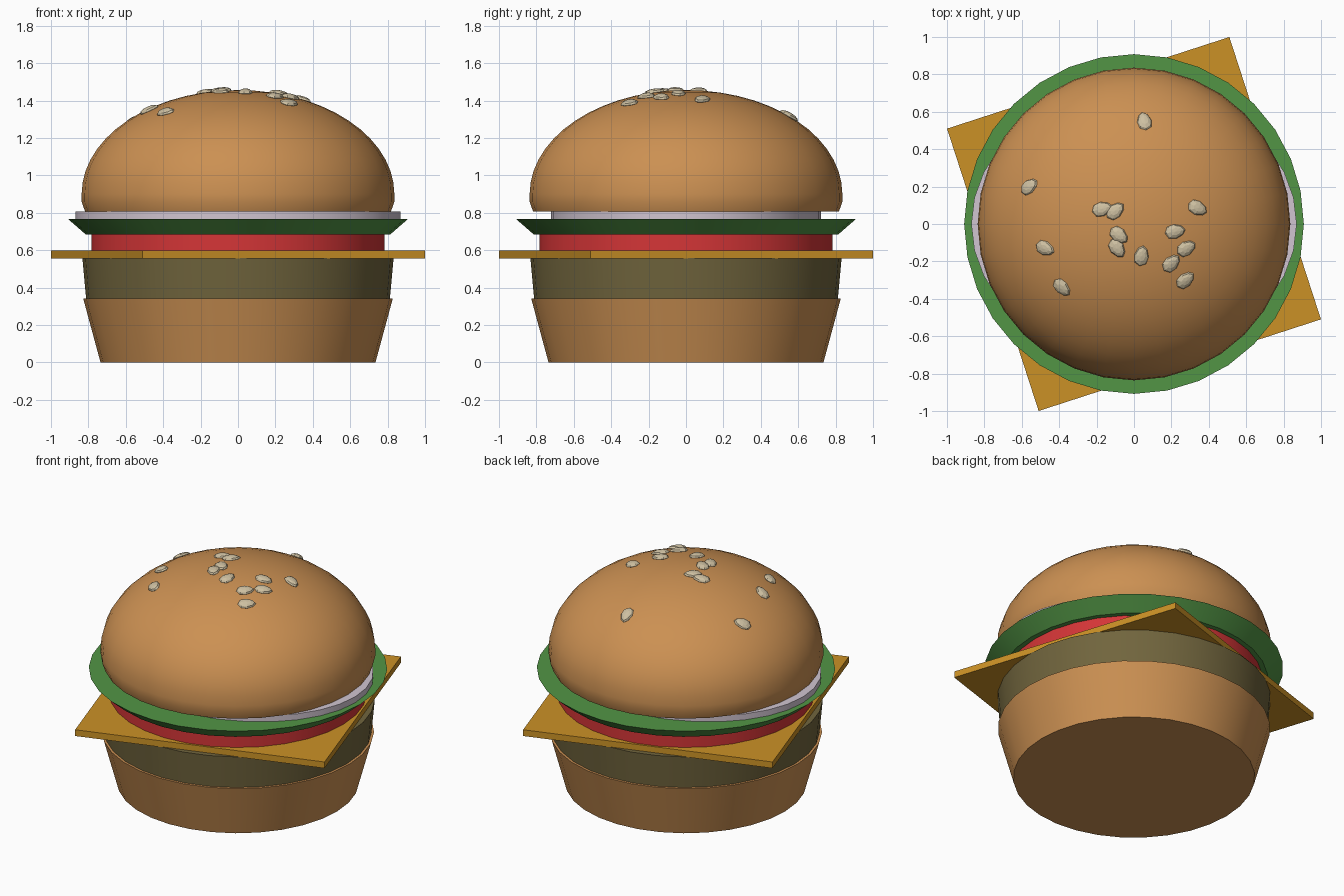
import bpy, bmesh, math
from mathutils import Matrix, Vector

cube = bpy.data.objects.get("Cube")
if cube:
    bpy.data.objects.remove(cube, do_unlink=True)


def material(name, r, g, b):
    m = bpy.data.materials.new(name)
    m.use_nodes = True
    m.diffuse_color = (r, g, b, 1)
    m.node_tree.nodes["Principled BSDF"].inputs["Base Color"].default_value = (r, g, b, 1)
    return m


BUN = material("toasted_bun", 0.60, 0.28, 0.085)
MEAT = material("brown_patty", 0.165, 0.13, 0.047)
CHEESE = material("yellow_cheese", 0.60, 0.285, 0.019)
TOMATO = material("red_tomato", 0.66, 0.036, 0.038)
LETTUCE = material("green_lettuce", 0.085, 0.30, 0.06)
ONION = material("pale_onion", 0.64, 0.56, 0.64)
SEED = material("cream_seed", 0.62, 0.53, 0.36)


def finish(bm, name, mat, smooth=True):
    bmesh.ops.recalc_face_normals(bm, faces=bm.faces)
    mesh = bpy.data.meshes.new(name)
    bm.to_mesh(mesh)
    bm.free()
    mesh.materials.append(mat)
    ob = bpy.data.objects.new(name, mesh)
    bpy.context.collection.objects.link(ob)
    if smooth:
        bpy.ops.object.select_all(action='DESELECT')
        ob.select_set(True)
        bpy.context.view_layer.objects.active = ob
        bpy.ops.object.shade_smooth_by_angle(angle=math.radians(30))
    return ob


def lathe(name, mat, profile, sides=32, scale_y=1.0):
    """Revolve (radius, height) points; open ends are capped flat."""
    bm = bmesh.new()
    rings = []
    for r, z in profile:
        if r < 1e-4:
            rings.append([bm.verts.new((0, 0, z))])
            continue
        rings.append([bm.verts.new((r * math.cos(a), scale_y * r * math.sin(a), z))
                      for a in (math.tau * i / sides for i in range(sides))])
    for lo, hi in zip(rings, rings[1:]):
        for i in range(sides):
            j = (i + 1) % sides
            if len(hi) == 1:
                bm.faces.new((lo[i], lo[j], hi[0]))
            else:
                bm.faces.new((lo[i], lo[j], hi[j], hi[i]))
    for ring in (rings[0], rings[-1]):
        if len(ring) > 1:
            bm.faces.new(ring)
    return finish(bm, name, mat)


# Round layers, bottom to top
lathe("bottom_bun", BUN, [(0.735, 0), (0.828, 0.343)])
lathe("patty", MEAT, [(0.812, 0.34), (0.832, 0.558)])
lathe("tomato_slice", TOMATO, [(0.783, 0.598), (0.783, 0.688)])
lathe("lettuce_leaf", LETTUCE, [(0.815, 0.685), (0.908, 0.766)])
lathe("onion_slice", ONION, [(0.87, 0.765), (0.87, 0.806)], scale_y=0.83)

# Square cheese slice, turned on the patty
bm = bmesh.new()
bmesh.ops.create_cube(bm, size=1, matrix=Matrix.Translation((0, 0, 0.577))
                      @ Matrix.Rotation(math.atan2(1, 0.51) - math.pi / 4, 4, 'Z')
                      @ Matrix.Diagonal((1.587, 1.587, 0.042, 1)))
finish(bm, "cheese_slice", CHEESE, smooth=False)

# Top bun: tapered lip, short wall and domed crown
R, BASE, H = 0.836, 0.90, 0.556
dome = [(R * math.cos(t), BASE + H * math.sin(t))
        for t in (math.pi / 2 * k / 14 for k in range(15))]
lathe("top_bun", BUN, [(0.818, 0.808), (0.836, 0.858)] + dome)

# Sesame seeds: x, y and heading in degrees
SEEDS = [(0.055, 0.55, 100), (-0.56, 0.20, 30), (-0.17, 0.08, 15), (-0.10, 0.07, 40),
         (0.34, 0.085, -25), (0.22, -0.04, 10), (0.28, -0.13, 30), (0.20, -0.21, 45),
         (0.275, -0.30, 40), (0.04, -0.17, 80), (-0.08, -0.06, -40),
         (-0.09, -0.13, -55), (-0.475, -0.13, -20), (-0.385, -0.34, -45)]
for n, (x, y, heading) in enumerate(SEEDS, 1):
    z = BASE + H * math.sqrt(1 - (x * x + y * y) / R ** 2)
    normal = Vector((x / R ** 2, y / R ** 2, (z - BASE) / H ** 2)).normalized()
    tilt = Vector((0, 0, 1)).rotation_difference(normal).to_matrix().to_4x4()
    bm = bmesh.new()
    bmesh.ops.create_uvsphere(bm, u_segments=8, v_segments=6, radius=1)
    for v in bm.verts:  # taper one end to a teardrop
        v.co.y *= 1 - 0.2 * v.co.x
    bm.transform(Matrix.Translation((x, y, z)) @ tilt
                 @ Matrix.Rotation(math.radians(heading), 4, 'Z')
                 @ Matrix.Diagonal((0.056, 0.039, 0.02, 1)))
    finish(bm, f"sesame_seed_{n}", SEED, smooth=False)
